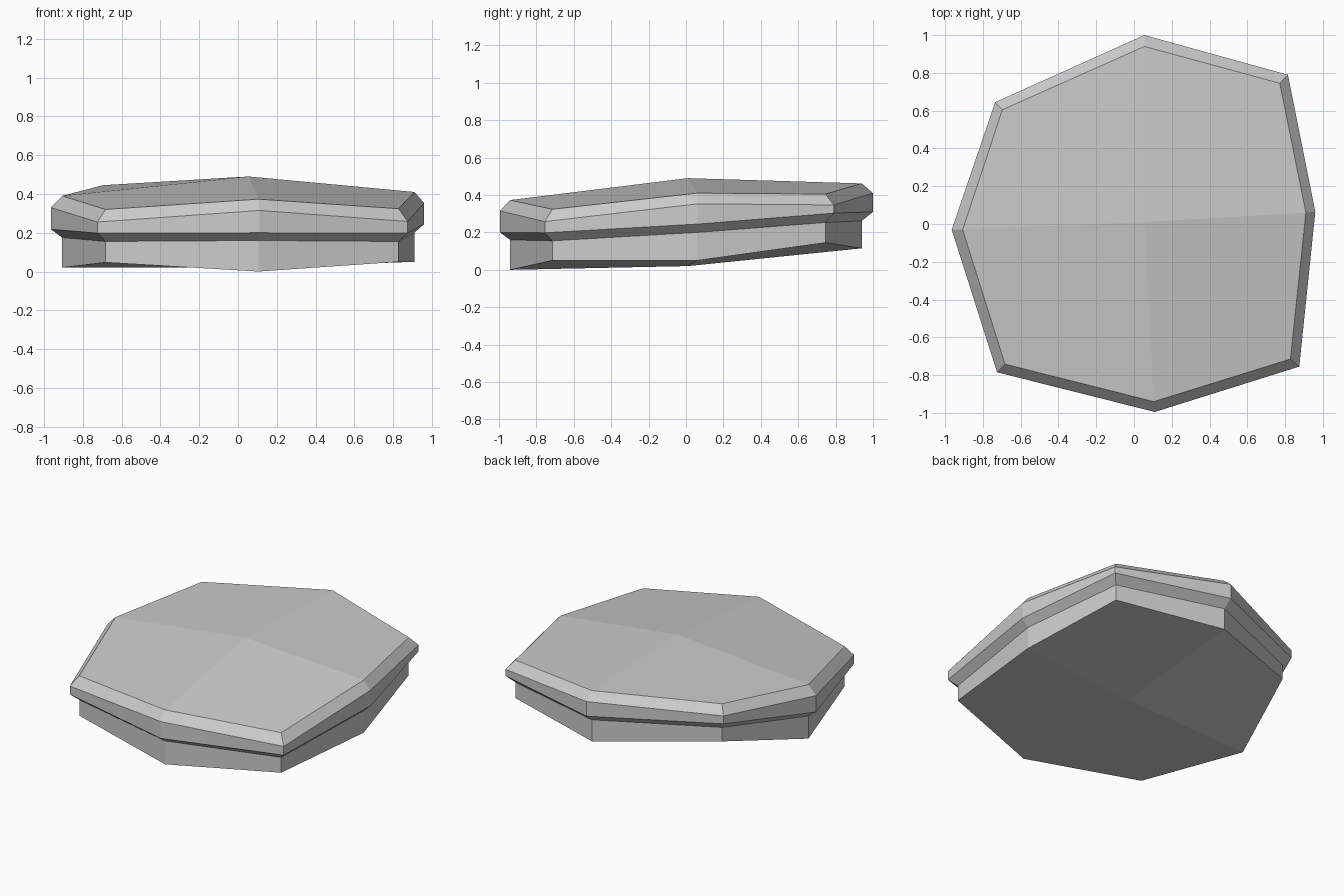
import bpy, bmesh

# Plan outlines of the eight-sided slab, counter-clockwise from the front corner
outer = [(0.11, -0.995), (0.875, -0.755), (0.96, 0.065), (0.815, 0.79),
         (0.055, 1.0), (-0.735, 0.645), (-0.965, -0.03), (-0.725, -0.785)]
inner = [(0.105, -0.94), (0.828, -0.715), (0.91, 0.06), (0.772, 0.745),
         (0.055, 0.94), (-0.697, 0.605), (-0.907, -0.03), (-0.683, -0.742)]

# Corner heights of each ring, from the base up to the top bevel
levels = [
    (inner, [0.0, 0.05, 0.05, 0.145, 0.115, 0.187, 0.02, 0.047]),      # base
    (inner, [0.16, 0.155, 0.20, 0.253, 0.262, 0.283, 0.175, 0.155]),   # neck
    (outer, [0.20, 0.198, 0.245, 0.303, 0.31, 0.333, 0.218, 0.198]),   # lip bottom
    (outer, [0.315, 0.258, 0.353, 0.347, 0.41, 0.387, 0.33, 0.255]),   # lip top
    (inner, [0.373, 0.324, 0.41, 0.405, 0.462, 0.445, 0.39, 0.32]),    # top bevel
]

bm = bmesh.new()
rings = [[bm.verts.new((x, y, z)) for (x, y), z in zip(plan, zs)]
         for plan, zs in levels]

# Side bands
for low, high in zip(rings, rings[1:]):
    for i in range(8):
        j = (i + 1) % 8
        bm.faces.new((low[i], low[j], high[j], high[i]))

# Top and underside: four facets each, meeting at a centre point
for ring, z in ((rings[-1], 0.49), (rings[0], 0.02)):
    centre = bm.verts.new((0.055, 0.01, z))
    for i in range(0, 8, 2):
        bm.faces.new((centre, ring[i], ring[i + 1], ring[(i + 2) % 8]))

bmesh.ops.recalc_face_normals(bm, faces=bm.faces)
mesh = bpy.data.meshes.new("stone_slab")
bm.to_mesh(mesh)
bm.free()

# Plain grey stone
stone = bpy.data.materials.new("grey_stone")
stone.diffuse_color = (0.6, 0.6, 0.6, 1)
mesh.materials.append(stone)
slab = bpy.data.objects.new("stone_slab", mesh)
bpy.context.collection.objects.link(slab)
